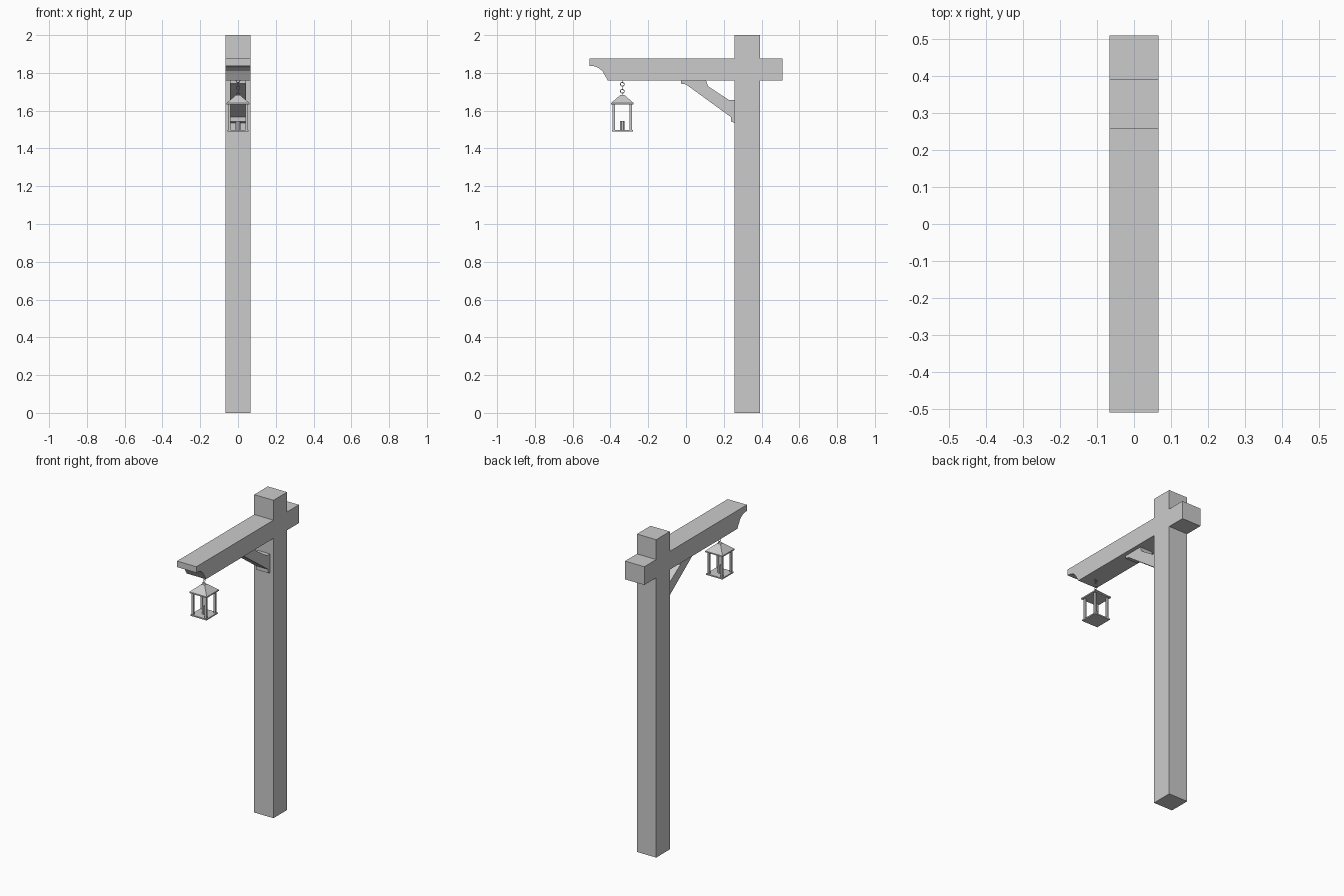
import bpy, bmesh, math
from mathutils import Matrix

if "Cube" in bpy.data.objects:
    bpy.data.objects.remove(bpy.data.objects["Cube"])

LY = -0.337  # lantern centre


def finish(name, bm):
    bmesh.ops.recalc_face_normals(bm, faces=bm.faces)
    me = bpy.data.meshes.new(name)
    bm.to_mesh(me)
    bm.free()
    ob = bpy.data.objects.new(name, me)
    bpy.context.collection.objects.link(ob)
    return ob


def box(name, x0, x1, y0, y1, z0, z1):
    bm = bmesh.new()
    m = Matrix.Translation(((x0 + x1) / 2, (y0 + y1) / 2, (z0 + z1) / 2))
    m = m @ Matrix.Diagonal((x1 - x0, y1 - y0, z1 - z0, 1))
    bmesh.ops.create_cube(bm, size=1, matrix=m)
    return finish(name, bm)


def side_profile(name, pts, half):
    # (y, z) outline extruded across x
    bm = bmesh.new()
    f = bm.faces.new([bm.verts.new((-half, y, z)) for y, z in pts])
    ext = bmesh.ops.extrude_face_region(bm, geom=[f])
    vs = [v for v in ext["geom"] if isinstance(v, bmesh.types.BMVert)]
    bmesh.ops.translate(bm, verts=vs, vec=(2 * half, 0, 0))
    return finish(name, bm)


def cone(name, r1, r2, z0, z1, seg, turn=0):
    bm = bmesh.new()
    m = Matrix.Translation((0, LY, (z0 + z1) / 2)) @ Matrix.Rotation(turn, 4, 'Z')
    bmesh.ops.create_cone(bm, cap_ends=True, segments=seg, radius1=r1,
                          radius2=r2, depth=z1 - z0, matrix=m)
    return finish(name, bm)


# Post and cross beam with a carved front end
box("post", -0.067, 0.067, 0.257, 0.392, 0, 2)
side_profile("beam", [(0.51, 1.76), (0.51, 1.875), (-0.51, 1.875), (-0.51, 1.837),
                      (-0.485, 1.835), (-0.462, 1.826), (-0.443, 1.81),
                      (-0.43, 1.788), (-0.414, 1.76)], 0.067)

# Diagonal brace with stepped feet
side_profile("brace", [(-0.026, 1.762), (-0.026, 1.743), (0, 1.739), (0.238, 1.566),
                       (0.238, 1.543), (0.258, 1.535), (0.258, 1.656), (0.228, 1.656),
                       (0.116, 1.73), (0.106, 1.762)], 0.042)

# Lantern roof, base and candle
R2 = math.sqrt(2)
box("lantern_eave", -0.06, 0.06, LY - 0.06, LY + 0.06, 1.632, 1.64)
cone("lantern_roof", 0.06 * R2, 0.012 * R2, 1.64, 1.682, 4, math.pi / 4)
box("lantern_base", -0.056, 0.056, LY - 0.056, LY + 0.056, 1.489, 1.497)
cone("candle", 0.013, 0.013, 1.496, 1.546, 8, math.pi / 8)

# Lantern corner posts
for sx in (-1, 1):
    for sy in (-1, 1):
        x, y, h = sx * 0.045, LY + sy * 0.045, 0.006
        box("lantern_corner_post", x - h, x + h, y - h, y + h, 1.495, 1.634)

# Chain of alternating links
for i in range(5):
    bpy.ops.mesh.primitive_torus_add(
        major_segments=8, minor_segments=4, major_radius=0.0105, minor_radius=0.002,
        location=(0, LY, 1.758 - i * 0.0185),
        rotation=(math.pi / 2, 0, 0) if i % 2 == 0 else (0, math.pi / 2, 0))
    bpy.context.object.name = "chain_link"
